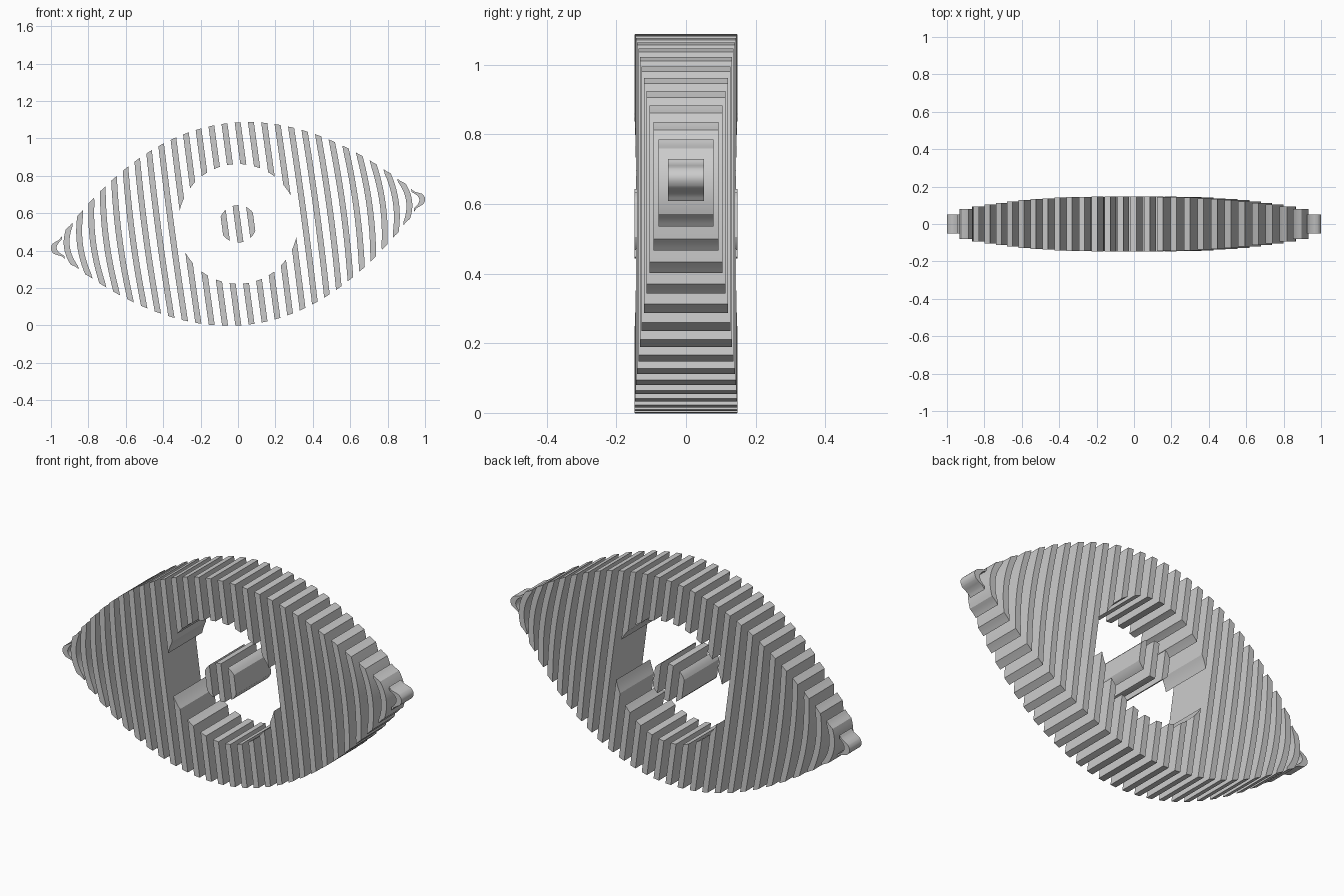
import bpy, bmesh, math

if "Cube" in bpy.data.objects:
    bpy.data.objects.remove(bpy.data.objects["Cube"])

TILT = math.radians(7.7)
CZ = 0.543            # height of the centre
PITCH, HALF_W = 0.071, 0.0158
LAST = 14             # slats on each side of the middle one
HOLE_R, PUPIL_R = 0.32, 0.10
COLS, ROWS = 4, 14


def lid(u):
    """Half height of the eye outline (parabola)."""
    return 0.541 * (1 - u * u)


def circle(u, r):
    return math.sqrt(max(r * r - u * u, 0.0))


def depth(k):
    return 0.051 if abs(k) == LAST else 0.148 * (1 - (k / 15) ** 2) ** 0.45


def add_piece(bm, k, low, high):
    """One slat piece between two limit curves, extruded along y."""
    mid = k * PITCH
    sag = math.copysign(0.036 * (k / LAST) ** 2, k)
    full = lid(mid - sag)

    def point(col, row):
        u0 = mid + HALF_W * (2 * col / COLS - 1)
        a, b = low(u0, sag), high(u0, sag)
        v = a + (b - a) * row / ROWS
        u = u0 - sag * min((v / full) ** 2, 1.0)
        return (u * math.cos(TILT) - v * math.sin(TILT),
                CZ + u * math.sin(TILT) + v * math.cos(TILT))

    outline = [point(c, 0) for c in range(COLS)]
    outline += [point(COLS, r) for r in range(ROWS)]
    outline += [point(c, ROWS) for c in range(COLS, 0, -1)]
    outline += [point(0, r) for r in range(ROWS, 0, -1)]
    d = depth(k)
    front = [bm.verts.new((x, -d, z)) for x, z in outline]
    back = [bm.verts.new((x, d, z)) for x, z in outline]
    n = len(outline)
    bm.faces.new(front)
    bm.faces.new(back[::-1])
    for i in range(n):
        j = (i + 1) % n
        bm.faces.new((front[j], front[i], back[i], back[j]))


def finish(bm, name):
    bmesh.ops.recalc_face_normals(bm, faces=bm.faces)
    mesh = bpy.data.meshes.new(name)
    bm.to_mesh(mesh)
    bm.free()
    for p in mesh.polygons:
        p.use_smooth = True
    mesh.set_sharp_from_angle(angle=math.radians(30))
    bpy.context.collection.objects.link(bpy.data.objects.new(name, mesh))


def top(u, sag):
    return lid(u - sag)


def bottom(u, sag):
    return -lid(u - sag)


def ring(r, sign):
    return lambda u, sag: sign * circle(u, r)


side, upper, lower, pupil = (bmesh.new() for _ in range(4))
for k in range(-LAST, LAST + 1):
    if abs(k) * PITCH - HALF_W > HOLE_R:
        # full-height slats either side of the opening
        add_piece(side, k, bottom, top)
    else:
        # slats split by the round opening
        add_piece(upper, k, ring(HOLE_R, 1), top)
        add_piece(lower, k, bottom, ring(HOLE_R, -1))
    if abs(k) <= 1:
        # round centre
        add_piece(pupil, k, ring(PUPIL_R, -1), ring(PUPIL_R, 1))

finish(side, "side_slats")
finish(upper, "upper_slats")
finish(lower, "lower_slats")
finish(pupil, "pupil_slats")
